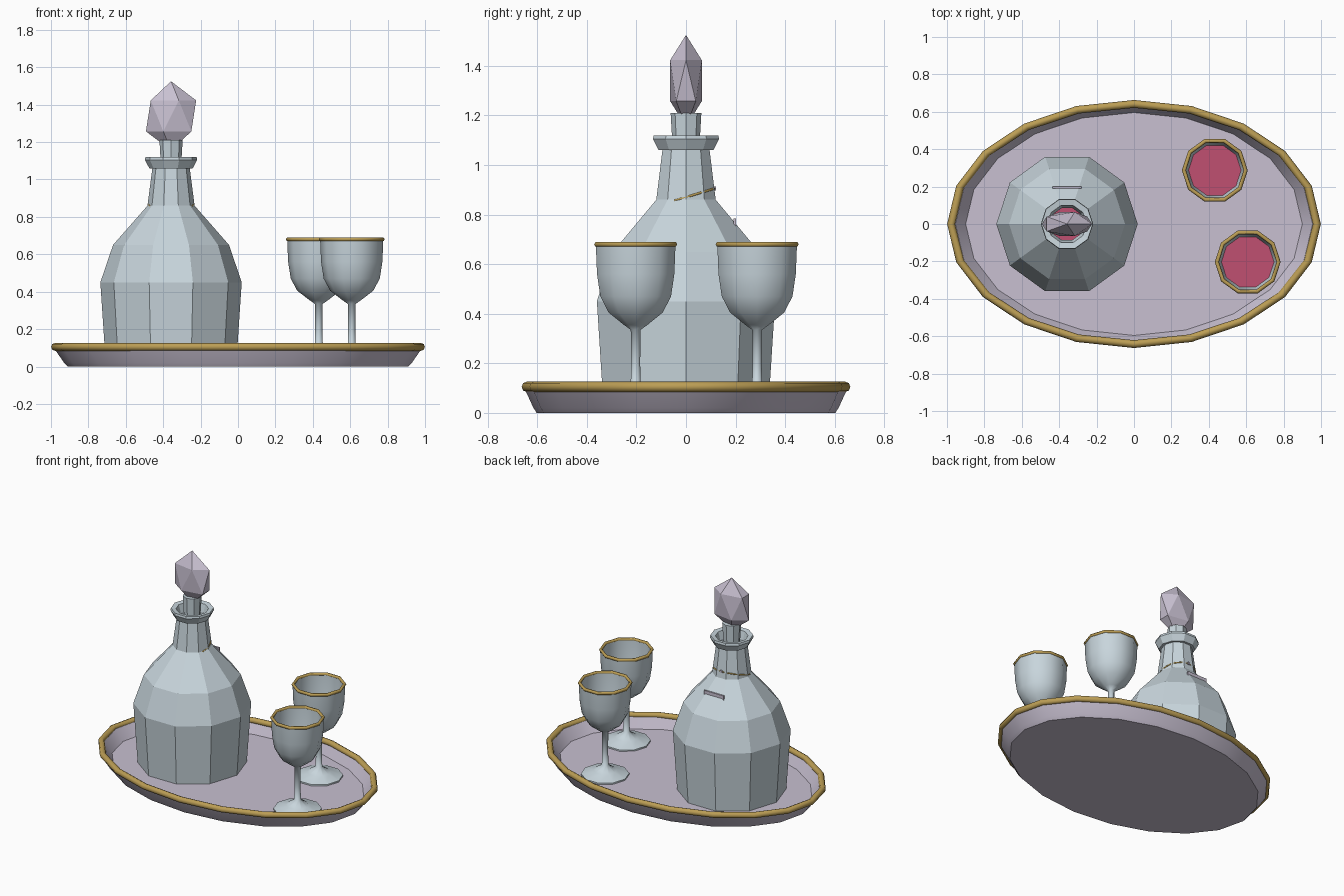
import bpy, bmesh, math
from mathutils import Matrix, Vector

if "Cube" in bpy.data.objects:
    bpy.data.objects.remove(bpy.data.objects["Cube"])


def material(name, rgb):
    m = bpy.data.materials.new(name)
    m.diffuse_color = (*rgb, 1)
    m.use_nodes = True
    m.node_tree.nodes["Principled BSDF"].inputs["Base Color"].default_value = m.diffuse_color
    return m


GLASS = material("pale_glass", (0.58, 0.67, 0.72))
SILVER = material("lilac_silver", (0.58, 0.53, 0.64))
GOLD = material("gold", (0.50, 0.34, 0.09))
WINE = material("red_wine", (0.53, 0.08, 0.165))


def finish(name, bm, mat, smooth=0):
    bmesh.ops.remove_doubles(bm, verts=bm.verts, dist=1e-5)
    bmesh.ops.recalc_face_normals(bm, faces=bm.faces)
    me = bpy.data.meshes.new(name)
    bm.to_mesh(me)
    bm.free()
    me.materials.append(mat)
    if smooth:
        for p in me.polygons:
            p.use_smooth = True
        me.set_sharp_from_angle(angle=math.radians(smooth))
    ob = bpy.data.objects.new(name, me)
    bpy.context.collection.objects.link(ob)
    return ob


def lathe(name, profile, sides, mat, at=(0, 0, 0), sy=1, oy=0, closed=False, smooth=0):
    """Turn (radius, z) points around z; sy and oy squash the y radius for ovals."""
    bm = bmesh.new()
    rings = []
    for r, z in profile:
        ring = []
        for i in range(sides):
            a = math.tau * i / sides
            ring.append(bm.verts.new((at[0] + r * math.cos(a),
                                      at[1] + (r * sy + oy) * math.sin(a), at[2] + z)))
        rings.append(ring)
    pairs = list(zip(rings, rings[1:]))
    if closed:
        pairs.append((rings[-1], rings[0]))
    else:
        # flat caps at both ends
        bm.faces.new(rings[0])
        bm.faces.new(rings[-1])
    for lo, hi in pairs:
        for i in range(sides):
            j = (i + 1) % sides
            bm.faces.new((lo[i], lo[j], hi[j], hi[i]))
    return finish(name, bm, mat, smooth)


def circle(radius, minor, z, n):
    return [(radius + minor * math.cos(math.tau * i / n),
             z + minor * math.sin(math.tau * i / n)) for i in range(n)]


# Oval tray with gold rim
lathe("tray", [(0.91, 0), (0.93, 0.02), (0.985, 0.10), (0.955, 0.105), (0.90, 0.03)],
      20, SILVER, sy=0.662, smooth=40)
lathe("tray_rim", circle(0.978, 0.021, 0.105, 8), 20, GOLD, oy=-0.336,
      closed=True, smooth=50)

# Ten-sided decanter with an inner wall
DX = -0.358
lathe("decanter", [(0.35, 0.03), (0.378, 0.45), (0.31, 0.65), (0.126, 0.86), (0.10, 1.06),
                   (0.116, 1.06), (0.14, 1.105), (0.137, 1.12), (0.105, 1.115), (0.09, 1.06),
                   (0.112, 0.86), (0.29, 0.64), (0.355, 0.45), (0.33, 0.05)],
      10, GLASS, (DX, 0, 0))
lathe("decanter_wine", [(0.328, 0.055), (0.352, 0.45), (0.335, 0.50)], 10, WINE, (DX, 0, 0))

# Stopper: plug and faceted gem
lathe("stopper_plug", [(0.05, 1.0), (0.062, 1.21)], 8, GLASS, (DX, 0, 0))
bm = bmesh.new()
bmesh.ops.create_icosphere(bm, subdivisions=1, radius=1)
bmesh.ops.transform(bm, verts=bm.verts, matrix=Matrix.Translation((DX, 0, 1.34))
                    @ Matrix.Diagonal((0.15, 0.075, 0.185, 1)))
finish("stopper_gem", bm, SILVER)

# Tilted neck chain, its link and the hanging tag at the back
chain = lathe("neck_chain", circle(0.12, 0.005, 0, 6), 16, GOLD, closed=True, smooth=70)
chain.matrix_world = Matrix.Translation((DX, 0, 0.87)) @ Matrix.Rotation(math.radians(17), 4, 'X')


def box(name, centre, size, mat):
    b = bmesh.new()
    bmesh.ops.create_cube(b, size=1)
    bmesh.ops.transform(b, verts=b.verts, matrix=Matrix.Translation(centre)
                        @ Matrix.Diagonal((*size, 1)))
    return finish(name, b, mat)


box("chain_link", (DX, 0.116, 0.906), (0.016, 0.012, 0.016), SILVER)
box("tag", (DX, 0.196, 0.74), (0.155, 0.01, 0.09), SILVER)

# Two goblets with gold lips and wine
GOBLET = [(0.155, 0.03), (0.155, 0.04), (0.075, 0.065), (0.022, 0.10), (0.019, 0.20),
          (0.021, 0.335), (0.05, 0.355), (0.115, 0.405), (0.15, 0.47), (0.164, 0.56),
          (0.169, 0.68), (0.157, 0.68), (0.153, 0.56), (0.14, 0.47), (0.105, 0.415),
          (0.03, 0.37)]
for tag, x, y in (("back", 0.432, 0.287), ("front", 0.608, -0.203)):
    lathe("goblet_" + tag, GOBLET, 10, GLASS, (x, y, 0), smooth=60)
    lathe("goblet_lip_" + tag, circle(0.165, 0.011, 0.68, 6), 10, GOLD, (x, y, 0),
          closed=True, smooth=65)
    lathe("goblet_wine_" + tag, [(0.03, 0.372), (0.105, 0.417), (0.142, 0.475)], 10, WINE,
          (x, y, 0))
